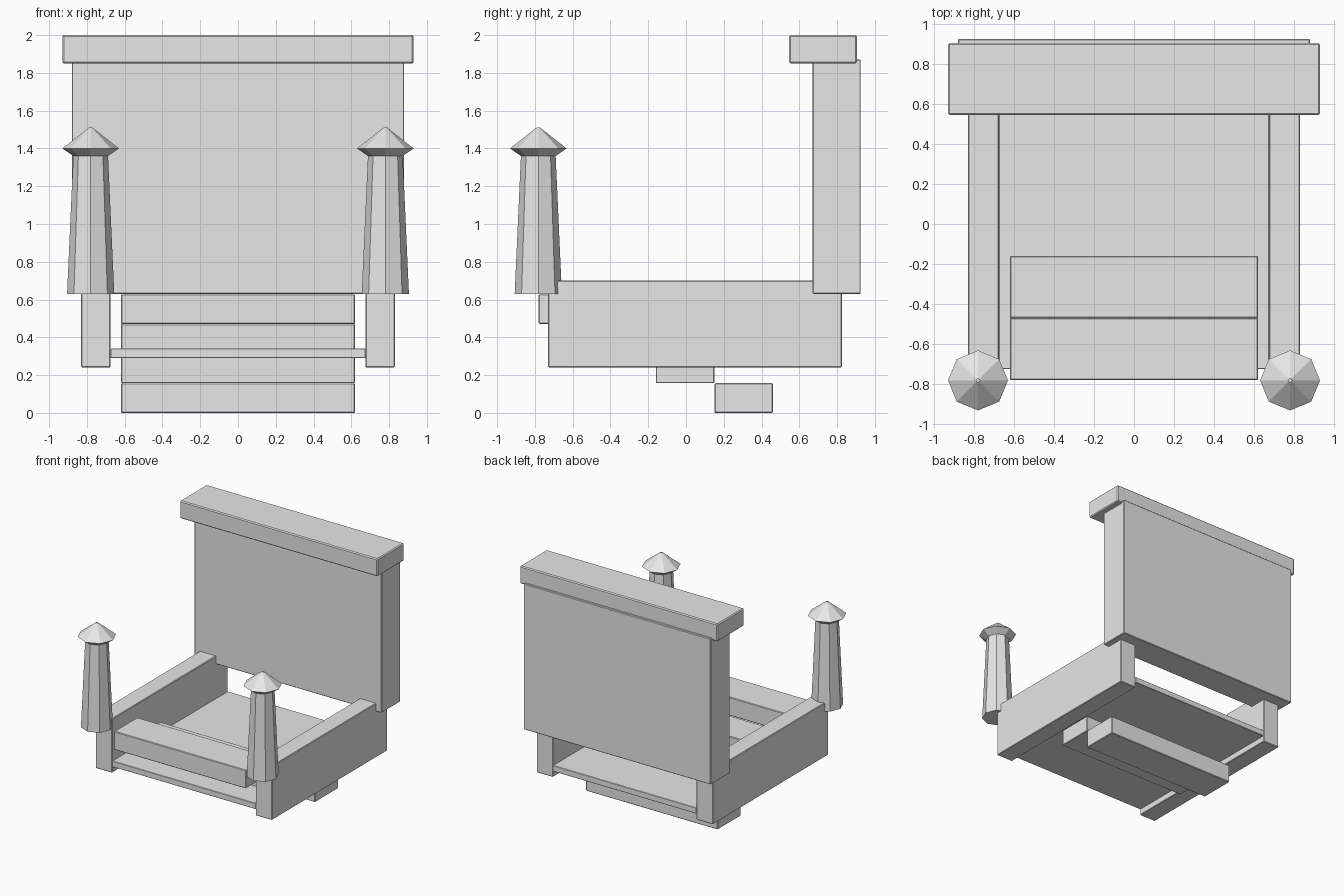
import bpy, bmesh
from mathutils import Vector

default = bpy.data.objects.get("Cube")
if default:
    bpy.data.objects.remove(default, do_unlink=True)

# One plain material
grey = bpy.data.materials.new("light_grey")
grey.use_nodes = True
colour = (0.8, 0.8, 0.8, 1)
grey.diffuse_color = colour
grey.node_tree.nodes["Principled BSDF"].inputs["Base Color"].default_value = colour


def finish(name, bm):
    bmesh.ops.recalc_face_normals(bm, faces=bm.faces)
    mesh = bpy.data.meshes.new(name)
    bm.to_mesh(mesh)
    bm.free()
    mesh.materials.append(grey)
    obj = bpy.data.objects.new(name, mesh)
    bpy.context.collection.objects.link(obj)
    return obj


def box(name, low, high, soften=0.005):
    low, high = Vector(low), Vector(high)
    bm = bmesh.new()
    bmesh.ops.create_cube(bm, size=1)
    bmesh.ops.scale(bm, vec=high - low, verts=bm.verts)
    bmesh.ops.translate(bm, vec=(low + high) / 2, verts=bm.verts)
    obj = finish(name, bm)
    bevel = obj.modifiers.new("soft_edges", 'BEVEL')
    bevel.width = soften
    bevel.segments = 1
    return obj


def turned(name, profile, centre, sides=8):
    """Stack of radius/height frustums sharing one faceted outline."""
    bm = bmesh.new()
    for (r1, z1), (r2, z2) in zip(profile, profile[1:]):
        part = bmesh.ops.create_cone(bm, segments=sides, radius1=r1, radius2=r2,
                                     depth=z2 - z1, cap_ends=False)
        bmesh.ops.translate(bm, vec=(*centre, (z1 + z2) / 2), verts=part["verts"])
    bmesh.ops.remove_doubles(bm, verts=bm.verts, dist=0.0005)
    bmesh.ops.holes_fill(bm, edges=[e for e in bm.edges if e.is_boundary], sides=sides)
    return finish(name, bm)


# Backrest and its overhanging top
box("backrest", (-0.88, 0.67, 0.63), (0.88, 0.925, 1.87))
box("top_beam", (-0.93, 0.545, 1.85), (0.93, 0.905, 2.0), 0.008)

# Floor board between the rails
box("floor_board", (-0.675, -0.725, 0.29), (0.675, 0.825, 0.34), 0.003)

# Side rails and faceted front posts
post_profile = [(0.125, 0.63), (0.092, 1.36), (0.15, 1.4), (0.01, 1.51)]
for side, sign in (("left", 1), ("right", -1)):
    xs = sorted((sign * 0.675, sign * 0.83))
    box(side + "_rail", (xs[0], -0.73, 0.24), (xs[1], 0.825, 0.7))
    turned(side + "_front_post", post_profile, (sign * 0.78, -0.782))

# Steps descending from front to back
run, rise = 0.31, 0.157
for i in range(4):
    front, top = -0.78 + i * run, 0.628 - i * rise
    box("step_%d" % (i + 1), (-0.62, front, top - rise), (0.62, front + run, top))
